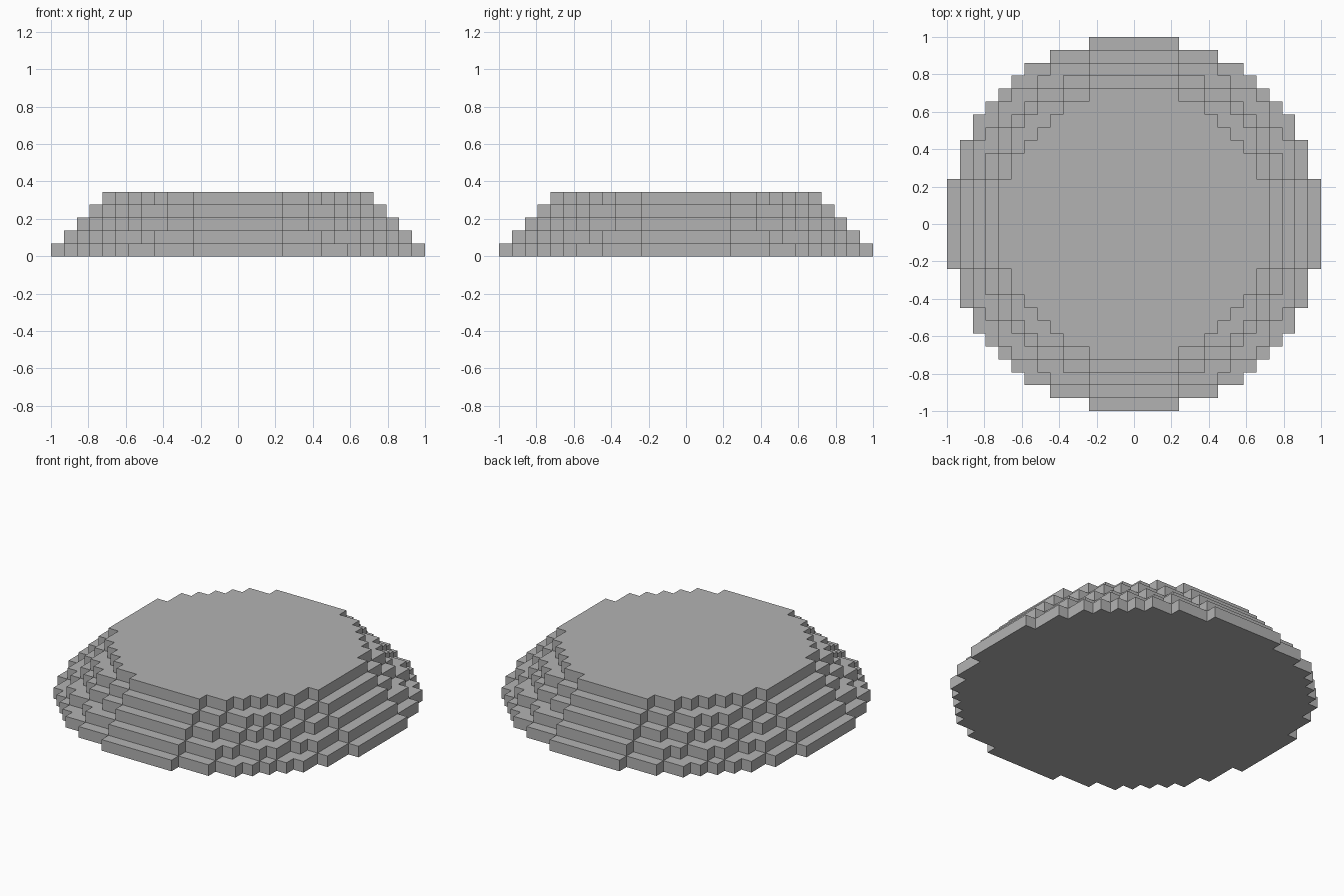
import bpy
import bmesh
import math

cube = bpy.data.objects.get("Cube")
if cube:
    bpy.data.objects.remove(cube, do_unlink=True)

RADIUS = 14       # cells from the centre to the rim, not counting the centre cell
LAYERS = 5
CELL = 2 / (2 * RADIUS + 1)


def half_width(layer, row):
    """Half width in cells of one row of a round block layer, 0 if empty."""
    if layer >= LAYERS:
        return 0
    reach = (RADIUS - layer + 0.5) ** 2 - row ** 2
    return math.floor(math.sqrt(reach)) + 0.5 if reach >= 0 else 0


def outline(layer):
    """Counter-clockwise stepped outline of a layer."""
    size = RADIUS - layer
    right = []
    for row in range(-size, size + 1):
        w = half_width(layer, row)
        if right and right[-1][0] == w:
            right.pop()
        else:
            right.append((w, row - 0.5))
        right.append((w, row + 0.5))
    return right + [(-x, y) for x, y in reversed(right)]


bm = bmesh.new()


def add_face(points):
    bm.faces.new([bm.verts.new([c * CELL for c in p]) for p in points])


for layer in range(LAYERS):
    low, high = layer, layer + 1
    rim = outline(layer)

    # Stepped side walls
    for (ax, ay), (bx, by) in zip(rim, rim[1:] + rim[:1]):
        add_face([(ax, ay, low), (bx, by, low), (bx, by, high), (ax, ay, high)])

    # Flat underside and flat summit
    if layer == 0:
        add_face([(x, y, low) for x, y in reversed(rim)])
    if layer == LAYERS - 1:
        add_face([(x, y, high) for x, y in rim])
        continue

    # Exposed ledge, row by row
    for row in range(layer - RADIUS, RADIUS - layer + 1):
        outer, inner = half_width(layer, row), half_width(layer + 1, row)
        spans = [(inner, outer), (-outer, -inner)] if inner else [(-outer, outer)]
        for a, b in spans:
            if b > a:
                add_face([(a, row - 0.5, high), (b, row - 0.5, high),
                          (b, row + 0.5, high), (a, row + 0.5, high)])

bmesh.ops.remove_doubles(bm, verts=bm.verts[:], dist=CELL / 100)

mesh = bpy.data.meshes.new("stepped_mound")
bm.to_mesh(mesh)
bm.free()
mound = bpy.data.objects.new("stepped_mound", mesh)
bpy.context.collection.objects.link(mound)

# Plain grey
grey = bpy.data.materials.new("plain_grey")
grey.use_nodes = True
color = (0.448, 0.448, 0.448, 1)
grey.diffuse_color = color
grey.node_tree.nodes["Principled BSDF"].inputs["Base Color"].default_value = color
mesh.materials.append(grey)
